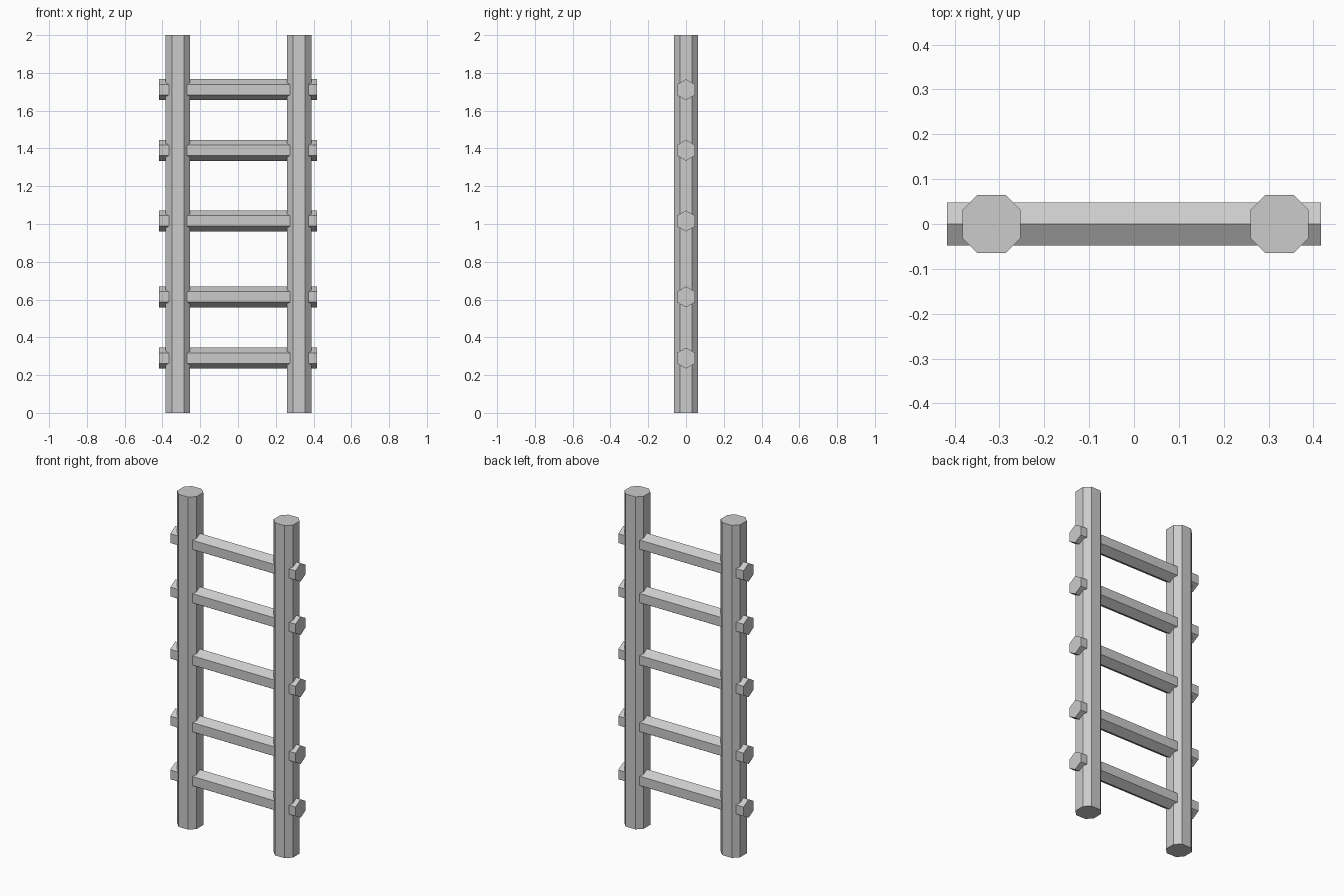
import bpy, bmesh
from mathutils import Vector

if "Cube" in bpy.data.objects:
    bpy.data.objects.remove(bpy.data.objects["Cube"])


def prism(name, profile, start, length, axis):
    """Extrude a closed profile along the x or z axis."""
    bm = bmesh.new()
    if axis == 'z':
        pts = [Vector((a, b, 0)) for a, b in profile]
        step = Vector((0, 0, length))
    else:
        pts = [Vector((0, a, b)) for a, b in profile]
        step = Vector((length, 0, 0))
    face = bm.faces.new([bm.verts.new(p) for p in pts])
    ext = bmesh.ops.extrude_face_region(bm, geom=[face], use_keep_orig=True)
    new_verts = [g for g in ext['geom'] if isinstance(g, bmesh.types.BMVert)]
    bmesh.ops.translate(bm, verts=new_verts, vec=step)
    bmesh.ops.recalc_face_normals(bm, faces=bm.faces[:])
    mesh = bpy.data.meshes.new(name)
    bm.to_mesh(mesh)
    bm.free()
    obj = bpy.data.objects.new(name, mesh)
    obj.location = start
    bpy.context.collection.objects.link(obj)
    return obj


# Side posts: square section with chamfered corners
r, f = 0.0645, 0.032
octagon = [(r, -f), (r, f), (f, r), (-f, r), (-r, f), (-r, -f), (-f, -r), (f, -r)]
for side, x in (("left", -0.318), ("right", 0.324)):
    prism(f"{side}_post", octagon, (x, 0, 0), 2.0, 'z')

# Rungs: hexagonal bars passing through both posts, unevenly spaced
w, h = 0.048, 0.0555
hexagon = [(0, h), (-w, h / 2), (-w, -h / 2), (0, -h), (w, -h / 2), (w, h / 2)]
for i, z in enumerate((0.29, 0.614, 1.016, 1.39, 1.711), 1):
    prism(f"rung_{i}", hexagon, (-0.417, 0, z), 0.834, 'x')
